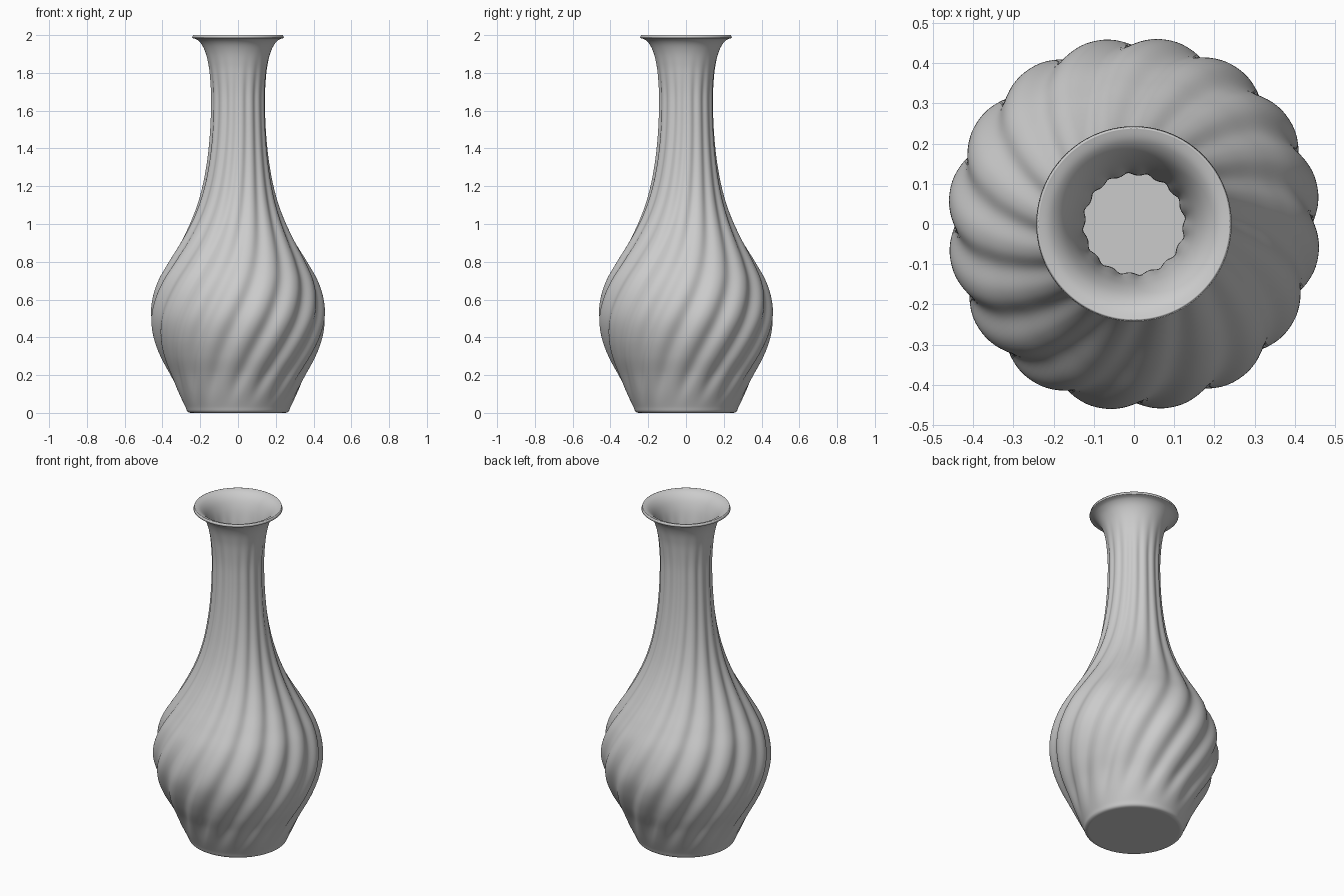
import bpy, bmesh
from math import sin, cos, pi, radians

if "Cube" in bpy.data.objects:
    bpy.data.objects.remove(bpy.data.objects["Cube"])

SEGS, SUB, FLUTES = 192, 7, 16

# outer profile (radius, height) from the foot to the lip
PROFILE = [(0.225, 0.0), (0.25, 0.0), (0.268, 0.008), (0.28, 0.035), (0.312, 0.1), (0.36, 0.2),
           (0.411, 0.3), (0.448, 0.4), (0.465, 0.5), (0.455, 0.6), (0.422, 0.7),
           (0.367, 0.8), (0.308, 0.9), (0.256, 1.0), (0.216, 1.1), (0.188, 1.2),
           (0.169, 1.3), (0.156, 1.4), (0.148, 1.5), (0.144, 1.6), (0.144, 1.7),
           (0.151, 1.8), (0.160, 1.86), (0.173, 1.91), (0.192, 1.95), (0.216, 1.975),
           (0.243, 1.985)]


def smooth(a, b, x):
    t = min(1, max(0, (x - a) / (b - a)))
    return t * t * (3 - 2 * t)


def spline(pts, n):
    """Catmull-Rom through the profile points."""
    p = [pts[0]] + pts + [pts[-1]]
    out = []
    for i in range(1, len(p) - 2):
        for k in range(n):
            t = k / n
            out.append(tuple(
                0.5 * (2 * b + (c - a) * t + (2 * a - 5 * b + 4 * c - d) * t * t
                       + (3 * b - a - 3 * c + d) * t ** 3)
                for a, b, c, d in zip(p[i - 1], p[i], p[i + 1], p[i + 2])))
    return out + [pts[-1]]


def twist(z):
    """Flute rotation: strong on the belly, dying out along the neck."""
    z = min(max(z, 0), 1.6)
    return radians(70) * (z - z ** 3 / 7.68)


def flute_radius(r, z, ang):
    groove = (0.5 + 0.5 * cos(FLUTES * (ang - twist(z) + twist(0.5)))) ** 1.3
    fade = smooth(0.015, 0.22, z) * (1 - smooth(1.65, 1.94, z))
    return r * (1 - 0.046 * groove * fade)


# vase shell: stacked rings with twisted flutes and a closed foot
bm = bmesh.new()
rings = []
for r, z in spline(PROFILE, SUB):
    ring = []
    for i in range(SEGS):
        a = 2 * pi * i / SEGS
        rr = flute_radius(r, z, a)
        ring.append(bm.verts.new((rr * cos(a), rr * sin(a), max(z, 0))))
    rings.append(ring)
for lo, hi in zip(rings, rings[1:]):
    for i in range(SEGS):
        j = (i + 1) % SEGS
        bm.faces.new((lo[i], lo[j], hi[j], hi[i]))
bm.faces.new(rings[0][::-1])

mesh = bpy.data.meshes.new("fluted_vase")
bm.to_mesh(mesh)
bm.free()
vase = bpy.data.objects.new("fluted_vase", mesh)
bpy.context.collection.objects.link(vase)

# wall thickness, inward
wall = vase.modifiers.new("wall", 'SOLIDIFY')
wall.thickness = 0.016
wall.offset = -1

bpy.context.view_layer.objects.active = vase
vase.select_set(True)
bpy.ops.object.shade_smooth_by_angle(angle=radians(40))
